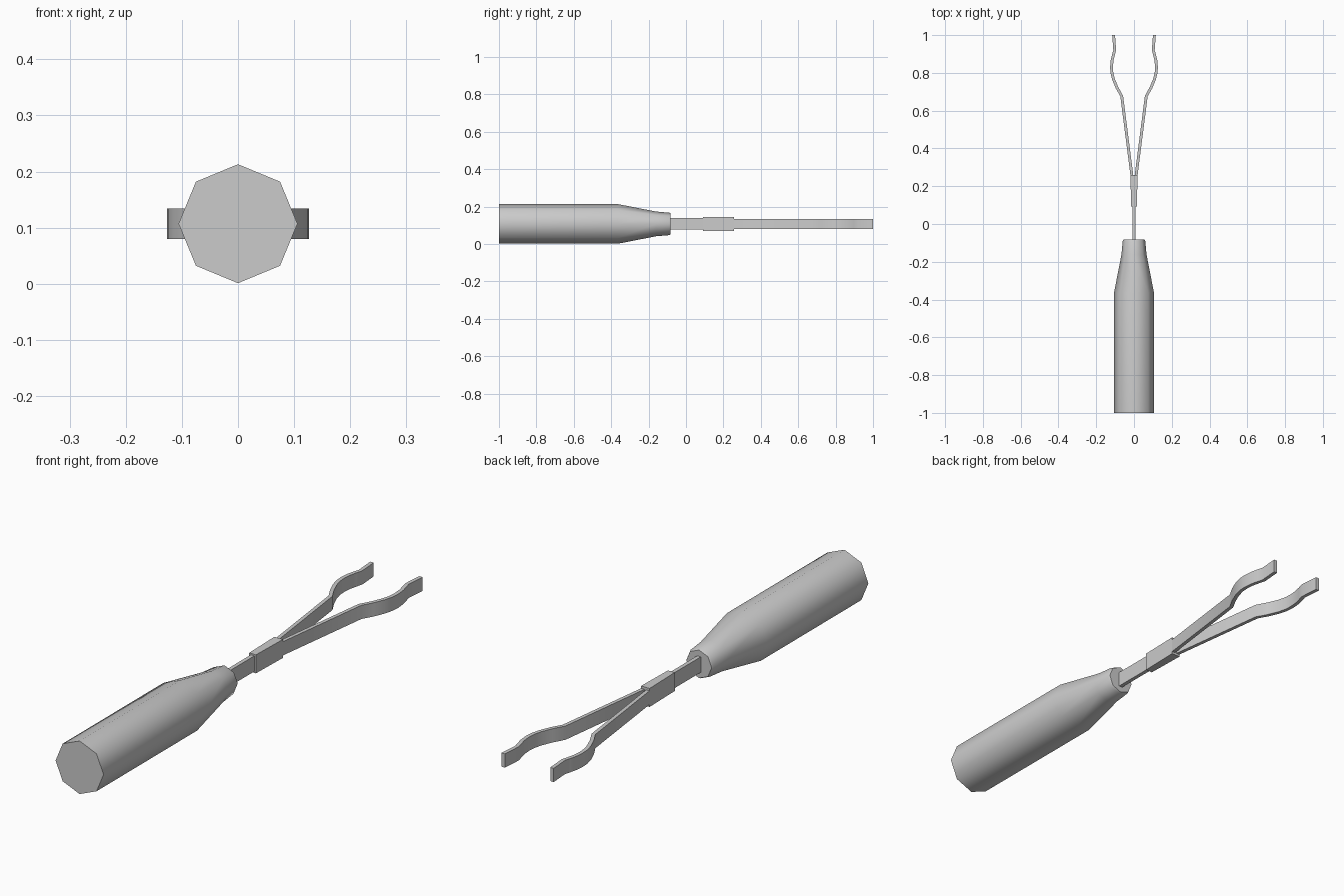
import bpy, bmesh, math

if "Cube" in bpy.data.objects:
    bpy.data.objects.remove(bpy.data.objects["Cube"])

ZC = 0.107  # height of the tool's long axis


def finish(name, bm, angle):
    bmesh.ops.recalc_face_normals(bm, faces=bm.faces)
    mesh = bpy.data.meshes.new(name)
    bm.to_mesh(mesh)
    bm.free()
    obj = bpy.data.objects.new(name, mesh)
    bpy.context.collection.objects.link(obj)
    bpy.ops.object.select_all(action='DESELECT')
    obj.select_set(True)
    bpy.context.view_layer.objects.active = obj
    if angle:
        bpy.ops.object.shade_smooth_by_angle(angle=math.radians(angle))
    return obj


def loft(name, rings, angle=0):
    """Bridge consecutive rings of points and cap both ends."""
    bm = bmesh.new()
    loops = [[bm.verts.new(p) for p in ring] for ring in rings]
    n = len(loops[0])
    for a, b in zip(loops, loops[1:]):
        for i in range(n):
            j = (i + 1) % n
            bm.faces.new((a[i], a[j], b[j], b[i]))
    bm.faces.new(loops[0])
    bm.faces.new(loops[-1])
    return finish(name, bm, angle)


def octagon(y, r):
    return [(r * math.cos(k * math.pi / 4), y, ZC + r * math.sin(k * math.pi / 4)) for k in range(8)]


def rect(y, hx, hz):
    return [(sx * hx, y, ZC + sz * hz) for sx, sz in ((-1, -1), (1, -1), (1, 1), (-1, 1))]


# Eight-sided handle tapering to a neck
profile = [(-1.0, 0.106), (-0.365, 0.106), (-0.16, 0.066), (-0.09, 0.06), (-0.082, 0.056)]
loft("handle", [octagon(y, r) for y, r in profile], 50)

# Flat shank and the collar that grips the prongs
loft("shank", [rect(-0.12, 0.008, 0.031), rect(0.12, 0.008, 0.031)])
loft("collar", [rect(0.092, 0.015, 0.037), rect(0.257, 0.019, 0.037)])

# Prong: bent flat strip with a bulge, mirrored to the other side
path = [(0.009, 0.24), (0.065, 0.677), (0.09, 0.722), (0.108, 0.765), (0.117, 0.80),
        (0.119, 0.83), (0.116, 0.865), (0.109, 0.895), (0.102, 0.92), (0.108, 1.0)]
T, H = 0.0075, 0.0275
rings = []
for i, (x, y) in enumerate(path):
    x0, y0 = path[max(i - 1, 0)]
    x1, y1 = path[min(i + 1, len(path) - 1)]
    length = math.hypot(x1 - x0, y1 - y0)
    nx, ny = (y1 - y0) / length, -(x1 - x0) / length
    if i == len(path) - 1:
        nx, ny = 1, 0
    rings.append([(x + s * nx * T, y + s * ny * T, ZC + z * H)
                  for s, z in ((-1, -1), (1, -1), (1, 1), (-1, 1))])
prong = loft("prongs", rings, 30)
prong.modifiers.new("mirror", 'MIRROR')
